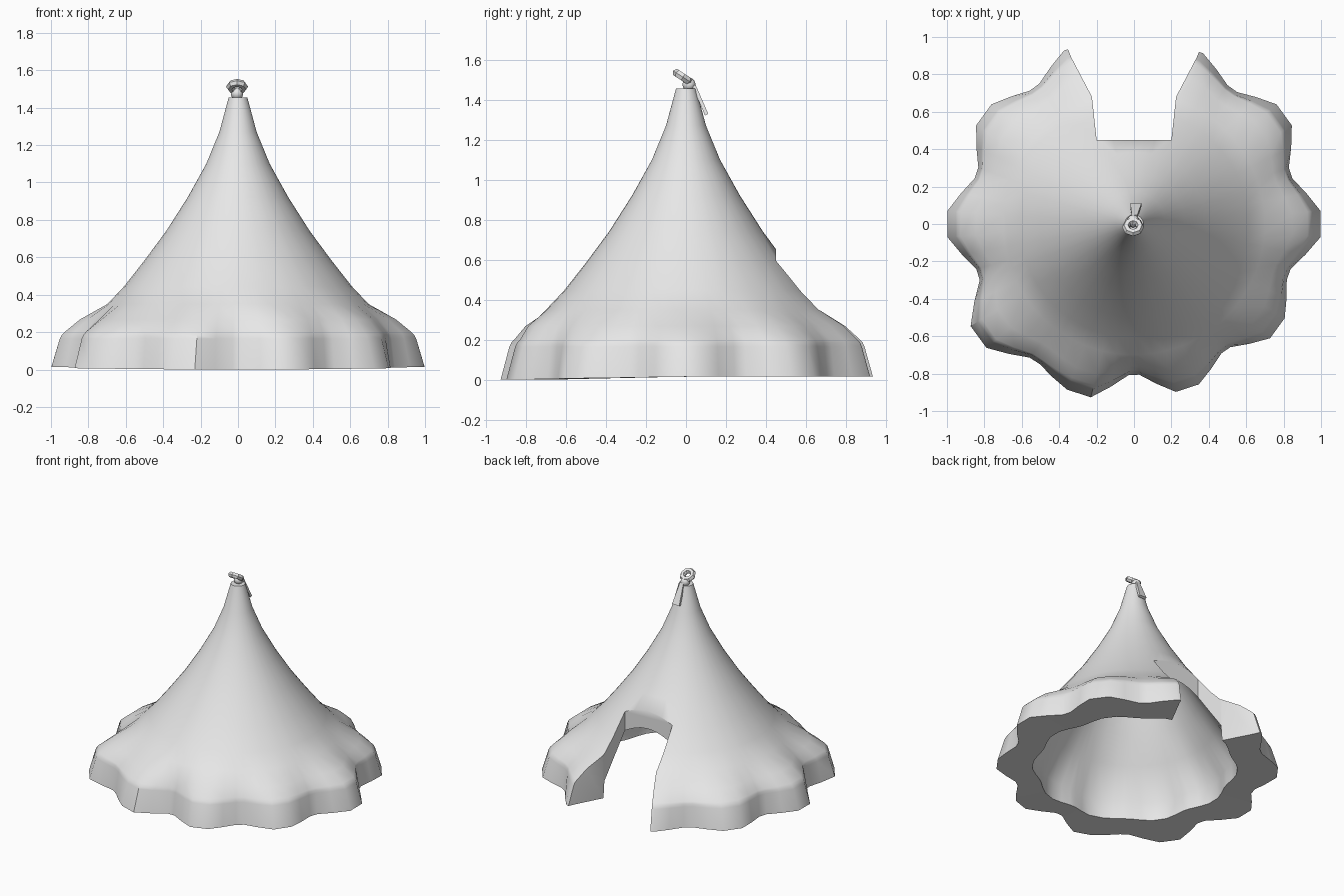
import bpy, bmesh, math
from mathutils import Vector

cube = bpy.data.objects.get("Cube")
if cube:
    bpy.data.objects.remove(cube)

canvas = bpy.data.materials.new("canvas grey")
canvas.use_nodes = True
GREY = (0.8, 0.8, 0.8, 1)
canvas.diffuse_color = GREY
canvas.node_tree.nodes["Principled BSDF"].inputs["Base Color"].default_value = GREY


def make_object(name, bm, smooth=True):
    bmesh.ops.recalc_face_normals(bm, faces=bm.faces)
    mesh = bpy.data.meshes.new(name)
    bm.to_mesh(mesh)
    bm.free()
    mesh.materials.append(canvas)
    obj = bpy.data.objects.new(name, mesh)
    bpy.context.collection.objects.link(obj)
    if smooth:
        shade(obj)
    return obj


def shade(obj):
    bpy.ops.object.select_all(action='DESELECT')
    obj.select_set(True)
    bpy.context.view_layer.objects.active = obj
    bpy.ops.object.shade_smooth_by_angle(angle=math.radians(38))


# Scalloped rim: outer radius of each lobe and of the dip that follows it
PEAKS = [1.0, .995, .985, 1.0, .995, 1.0, 1.03, .955, .925, .95]
DIPS = [.875, .89, .9, .9, .88, .87, .9, .8, .83, .865]
rim = []
for k in range(10):
    nxt = PEAKS[(k + 1) % 10]
    for offset, near, weight in ((-4, PEAKS[k], 1), (4, PEAKS[k], 1), (10, PEAKS[k], .5),
                                 (16, PEAKS[k], .05), (20, nxt, .05), (26, nxt, .5)):
        rim.append((math.radians(36 * k + offset), DIPS[k] + (near - DIPS[k]) * weight, weight))

# Wall profile: radius, height, share of the scalloped rim, distance inside the rim
PROFILE = [
    (.05, 1.455, 0, 0), (.1, 1.27, 0, 0), (.17, 1.1, 0, 0), (.27, .92, 0, 0),
    (.385, .74, 0, 0), (.5, .585, 0, 0), (.61, .445, 0, 0), (.7, .35, 0, 0),
    (.77, .268, .45, .06), (0, .2, 1, .07), (0, .185, 1, .055), (0, .165, 1, .045),
    (0, .015, 1, 0), (.68, .015, .3, .2), (.675, .14, .25, .2),
    (.56, .35, 0, 0), (.44, .53, 0, 0), (.3, .76, 0, 0), (.15, 1.04, 0, 0), (.03, 1.3, 0, 0),
]

bm = bmesh.new()
rings = []
for radius, z, share, inset in PROFILE:
    ring = []
    for a, edge, weight in rim:
        # The skirt flares at the lobes and hangs nearly straight in the dips
        flare = inset * (.35 + .65 * weight) if share == 1 else inset
        r = radius * (1 - share) + (edge - flare) * share
        sag = .015 * min(0, math.sin(a)) if z < .1 else 0
        ring.append(bm.verts.new((r * math.cos(a), r * math.sin(a), z + sag)))
    rings.append(ring)
count = len(rim)
for upper, lower in zip(rings, rings[1:]):
    for i in range(count):
        j = (i + 1) % count
        bm.faces.new((upper[i], lower[i], lower[j], upper[j]))
bm.faces.new(rings[0])
bm.faces.new(rings[-1])
tent = make_object("tent_canopy", bm, smooth=False)

# Doorway: a flared prism cut out of the back
half = [(.2, .45), (.225, .68), (.335, .89), (.5, 1.3)]
outline = half + [(-x, y) for x, y in reversed(half)]
bm = bmesh.new()
base = bm.faces.new([bm.verts.new((x, y, -.5)) for x, y in outline])
top = bmesh.ops.extrude_face_region(bm, geom=[base])
bmesh.ops.translate(bm, vec=(0, 0, 2),
                    verts=[v for v in top["geom"] if isinstance(v, bmesh.types.BMVert)])
cutter = make_object("doorway_cutter", bm, smooth=False)
cutter.hide_render = True
cut = tent.modifiers.new("doorway", 'BOOLEAN')
cut.operation = 'DIFFERENCE'
cut.solver = 'EXACT'
cut.object = cutter
bpy.context.view_layer.objects.active = tent
bpy.ops.object.modifier_apply(modifier=cut.name)
bpy.data.objects.remove(cutter)
shade(tent)

# Tilted rope loop on the tip
bpy.ops.mesh.primitive_torus_add(major_segments=8, minor_segments=6, major_radius=.038,
                                 minor_radius=.021, location=(-.005, -.015, 1.512),
                                 rotation=(math.radians(-33), 0, 0))
loop = bpy.context.object
loop.name = "rope_loop"
loop.data.materials.append(canvas)
shade(loop)

# Knot on the tip
bm = bmesh.new()
bmesh.ops.create_icosphere(bm, subdivisions=2, radius=.034)
bmesh.ops.translate(bm, verts=bm.verts, vec=(-.005, .015, 1.475))
make_object("rope_knot", bm)

# Loose rope end: a flat tapering strip hanging down the back
bm = bmesh.new()
bmesh.ops.create_cube(bm, size=1)
start, end = Vector((.003, .04, 1.47)), Vector((.01, .103, 1.325))
for v in bm.verts:
    low = v.co.z < 0
    width = .06 if low else .03
    v.co = (end if low else start) + Vector((v.co.x * width, v.co.y * .016, v.co.y * .008))
make_object("rope_end", bm)
